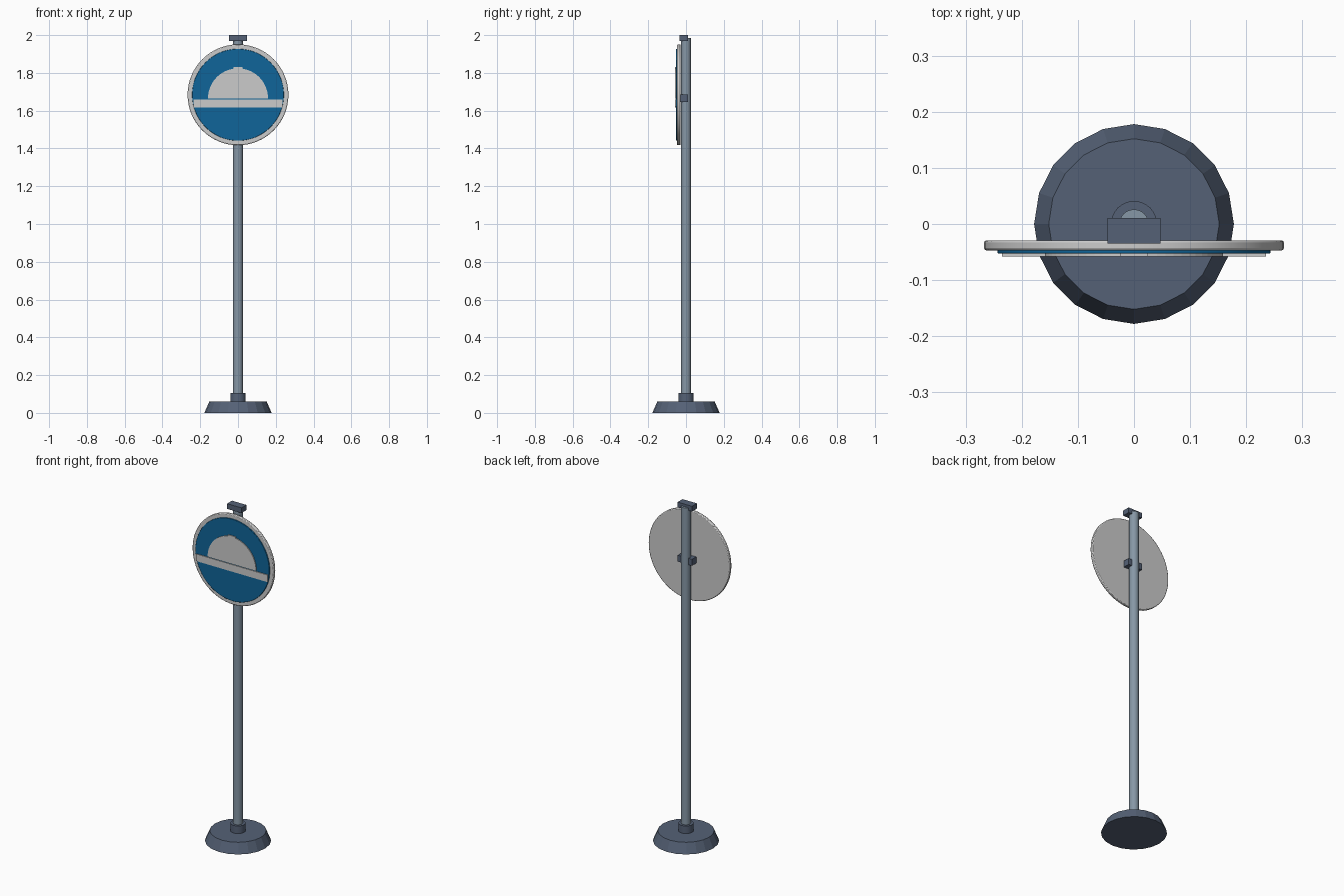
import bpy, bmesh, math
from mathutils import Matrix

if "Cube" in bpy.data.objects:
    bpy.data.objects.remove(bpy.data.objects["Cube"])

SIGN_Z = 1.684


def material(name, rgb):
    m = bpy.data.materials.new(name)
    m.diffuse_color = (*rgb, 1)
    m.use_nodes = True
    m.node_tree.nodes["Principled BSDF"].inputs["Base Color"].default_value = m.diffuse_color
    return m


dark = material("dark_steel", (0.09, 0.12, 0.18))
steel = material("pole_steel", (0.24, 0.31, 0.38))
blue = material("sign_blue", (0.005, 0.13, 0.32))


def finish(name, bm, mat=None, smooth=False, bevel=0):
    bmesh.ops.recalc_face_normals(bm, faces=bm.faces)
    me = bpy.data.meshes.new(name)
    bm.to_mesh(me)
    bm.free()
    ob = bpy.data.objects.new(name, me)
    bpy.context.collection.objects.link(ob)
    if mat:
        me.materials.append(mat)
    if bevel:
        b = ob.modifiers.new("Bevel", 'BEVEL')
        b.width, b.segments, b.limit_method = bevel, 2, 'ANGLE'
    if smooth:
        bpy.context.view_layer.objects.active = ob
        ob.select_set(True)
        bpy.ops.object.shade_smooth_by_angle(angle=math.radians(35))
        ob.select_set(False)
    return ob


def cone(name, r1, r2, z0, z1, sides, mat, smooth=False):
    bm = bmesh.new()
    bmesh.ops.create_cone(bm, cap_ends=True, segments=sides, radius1=r1, radius2=r2,
                          depth=z1 - z0, matrix=Matrix.Translation((0, 0, (z0 + z1) / 2)))
    return finish(name, bm, mat, smooth)


def disc(name, r, y0, y1, mat=None, bevel=0):
    bm = bmesh.new()
    mtx = Matrix.Translation((0, (y0 + y1) / 2, SIGN_Z)) @ Matrix.Rotation(math.pi / 2, 4, 'X')
    bmesh.ops.create_cone(bm, cap_ends=True, segments=64, radius1=r, radius2=r,
                          depth=y1 - y0, matrix=mtx)
    return finish(name, bm, mat, True, bevel)


def box(name, x, y0, y1, z0, z1, mat=None):
    bm = bmesh.new()
    mtx = Matrix.Translation((0, (y0 + y1) / 2, (z0 + z1) / 2)) @ Matrix.Diagonal((2 * x, y1 - y0, z1 - z0, 1))
    bmesh.ops.create_cube(bm, size=1, matrix=mtx)
    return finish(name, bm, mat)


# Foot, collar and pole
cone("base", 0.178, 0.152, 0, 0.06, 20, dark)
cone("collar", 0.041, 0.041, 0.055, 0.105, 24, dark, True)
cone("pole", 0.026, 0.026, 0.03, 1.985, 24, steel, True)

# Clamps joining pole and sign
box("top_clamp", 0.047, -0.035, 0.011, 1.969, 2.0, dark)
box("sign_clamp", 0.047, -0.035, 0.011, 1.647, 1.685, dark)

# Sign plate and blue face
disc("sign_plate", 0.267, -0.047, -0.029, bevel=0.004)
disc("sign_face", 0.243, -0.053, -0.046, blue, bevel=0.002)

# Raised symbol: bar and dome with a small flat crest
box("symbol_bar", 0.235, -0.058, -0.052, 1.618, 1.66)
bm = bmesh.new()
right = [(0.159 * math.cos(a), 0.159 * math.sin(a))
         for a in [math.radians(81 * i / 14) for i in range(15)]]
right.append((0.025, 0.165))
outline = right + [(-x, z) for x, z in reversed(right)]
face = bm.faces.new([bm.verts.new((x, -0.058, 1.665 + z)) for x, z in outline])
ext = bmesh.ops.extrude_face_region(bm, geom=[face])
bmesh.ops.translate(bm, vec=(0, 0.006, 0),
                    verts=[v for v in ext["geom"] if isinstance(v, bmesh.types.BMVert)])
finish("symbol_dome", bm)
